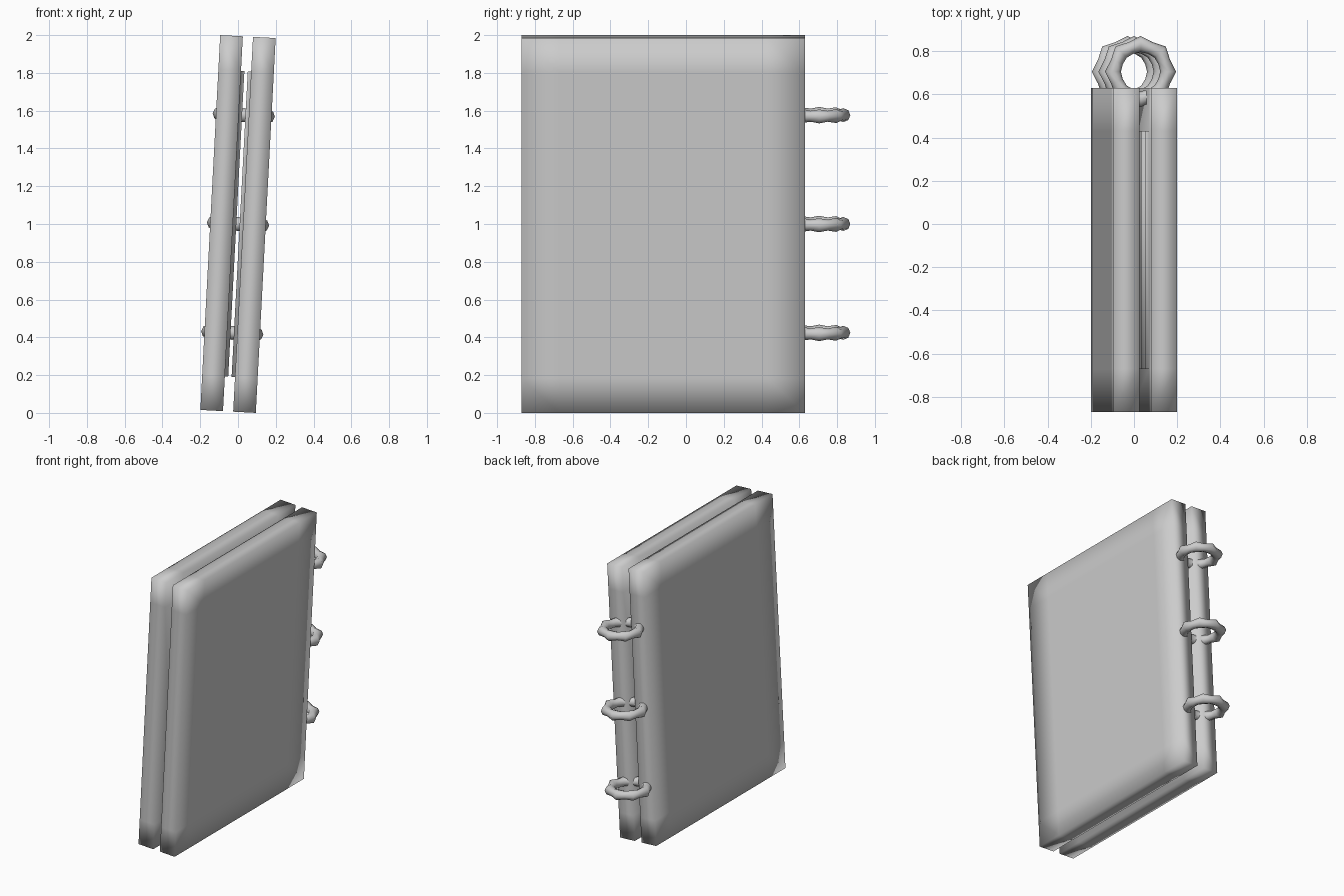
import bpy, bmesh, math
from mathutils import Matrix, Vector

if "Cube" in bpy.data.objects:
    bpy.data.objects.remove(bpy.data.objects["Cube"])

# whole binder leans sideways about its middle
LEAN = Matrix.Translation((0, 0, 1)) @ Matrix.Rotation(math.radians(3.03), 4, 'Y')
H = 1.987
Y0, Y1 = -0.87, 0.63


def finish(name, bm):
    bmesh.ops.recalc_face_normals(bm, faces=bm.faces[:])
    bm.transform(LEAN)
    me = bpy.data.meshes.new(name)
    bm.to_mesh(me)
    bm.free()
    for p in me.polygons:
        p.use_smooth = True
    ob = bpy.data.objects.new(name, me)
    bpy.context.collection.objects.link(ob)
    return ob


# cover: slab with support loops and a raised panel on its inner face
def cover(name, side):
    bm = bmesh.new()
    bmesh.ops.create_cube(bm, size=1)
    bm.transform(Matrix.Translation((side * 0.087, (Y0 + Y1) / 2, 0))
                 @ Matrix.Diagonal((0.12, Y1 - Y0, H, 1)))
    cuts = [((0, y, 0), (0, 1, 0)) for y in (Y0 + 0.2, Y1 - 0.2)]
    cuts += [((0, 0, z), (0, 0, 1)) for z in (-0.81, 0.81)]
    for co, no in cuts:
        bmesh.ops.bisect_plane(bm, geom=bm.verts[:] + bm.edges[:] + bm.faces[:],
                               plane_co=co, plane_no=no)
    bm.faces.ensure_lookup_table()
    inner = [f for f in bm.faces
             if abs(f.calc_center_median().x - side * 0.027) < 1e-4
             and abs(f.calc_center_median().y + 0.12) < 0.1
             and abs(f.calc_center_median().z) < 0.1]
    ext = bmesh.ops.extrude_face_region(bm, geom=inner)
    verts = [v for v in ext['geom'] if isinstance(v, bmesh.types.BMVert)]
    bmesh.ops.translate(bm, vec=(-side * 0.018, 0, 0), verts=verts)
    bmesh.ops.delete(bm, geom=[f for f in inner if f.is_valid], context='FACES_ONLY')
    return finish(name, bm)


# ring: octagonal loop, thicker at its corners
def ring(name, z, major=0.128, sides=8):
    bm = bmesh.new()
    n = 16
    loops = []
    for i in range(n):
        a = 2 * math.pi * i / n
        corner = i % 2 == 0
        rad = major if corner else major * math.cos(math.pi / 8)
        r = 0.037 if corner else 0.029
        out = Vector((math.cos(a), math.sin(a), 0))
        mid = out * rad + Vector((0, 0.705, z))
        loops.append([bm.verts.new(mid + out * r * math.cos(t) + Vector((0, 0, r * math.sin(t))))
                      for t in (2 * math.pi * k / sides for k in range(sides))])
    for i in range(n):
        a, b = loops[i], loops[(i + 1) % n]
        for k in range(sides):
            m = (k + 1) % sides
            bm.faces.new((a[k], b[k], b[m], a[m]))
    return finish(name, bm)


cover("left_cover", -1)
cover("right_cover", 1)
for label, z in (("lower", -0.577), ("middle", 0), ("upper", 0.577)):
    ring(label + "_ring", z)
